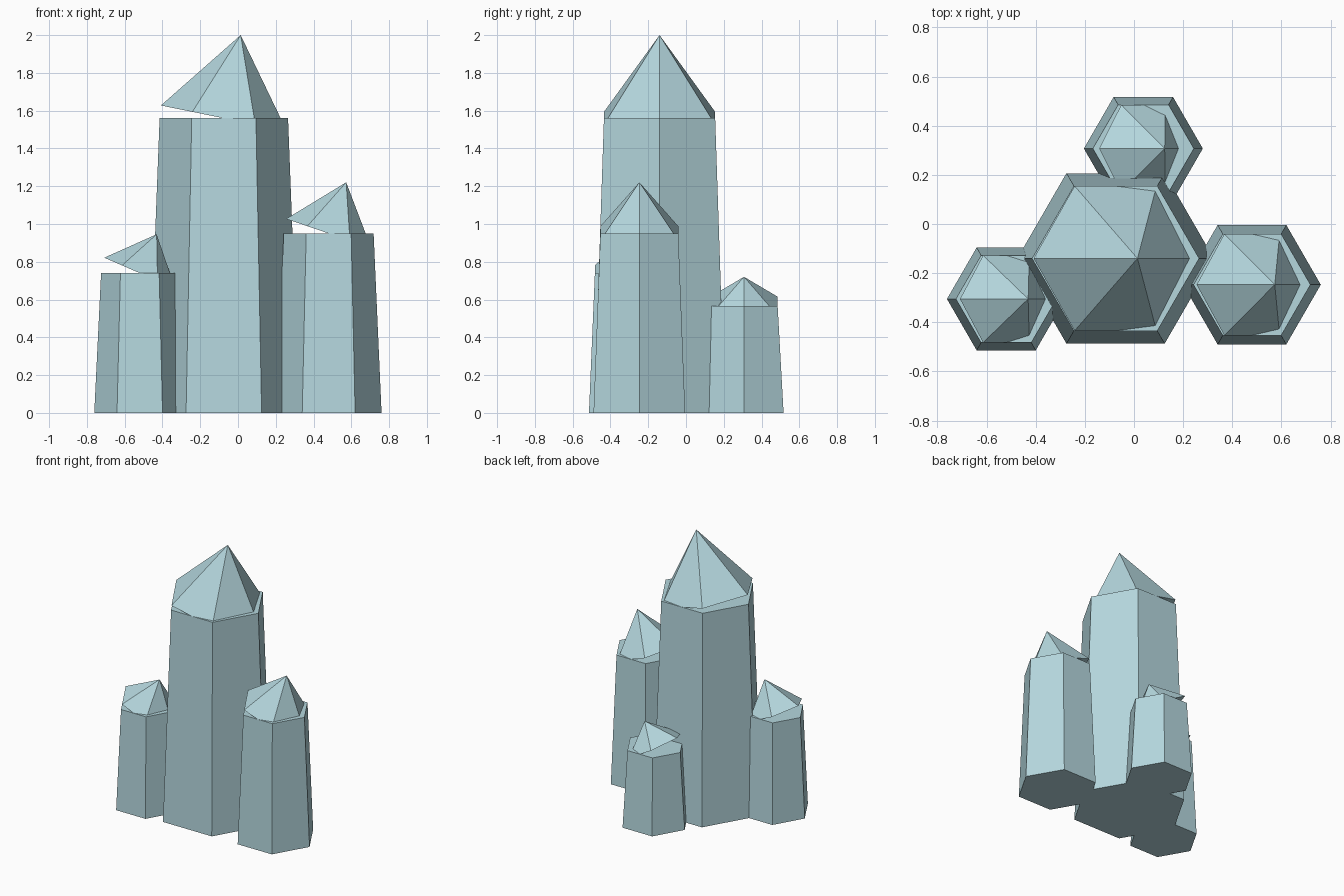
import bpy, bmesh, math
from mathutils import Matrix

if "Cube" in bpy.data.objects:
    bpy.data.objects.remove(bpy.data.objects["Cube"])

ice = bpy.data.materials.new("pale_blue_crystal")
ice.diffuse_color = (0.46, 0.68, 0.73, 1.0)
ice.use_nodes = True
ice.node_tree.nodes["Principled BSDF"].inputs["Base Color"].default_value = ice.diffuse_color

TAPER = 0.85  # top radius of a shaft relative to its base


def hexagon_part(name, r_base, r_top, depth, origin, tilt=0.0):
    """Six-sided prism or pyramid standing on origin, leaning towards +x."""
    bm = bmesh.new()
    bmesh.ops.create_cone(bm, cap_ends=True, segments=6,
                          radius1=r_base, radius2=r_top, depth=depth)
    bm.transform(Matrix.Translation(origin)
                 @ Matrix.Rotation(tilt, 4, 'Y')
                 @ Matrix.Translation((0, 0, depth / 2))
                 @ Matrix.Rotation(math.radians(30), 4, 'Z'))
    if r_top == 0:
        bmesh.ops.remove_doubles(bm, verts=bm.verts, dist=1e-5)
    bmesh.ops.recalc_face_normals(bm, faces=bm.faces)
    mesh = bpy.data.meshes.new(name)
    bm.to_mesh(mesh)
    bm.free()
    mesh.materials.append(ice)
    bpy.context.collection.objects.link(bpy.data.objects.new(name, mesh))


# name, x, y, base radius, shaft height, tip length, tip tilt
crystals = [
    ("main", -0.075, -0.14, 0.40, 1.56, 0.449, 0.20),
    ("right", 0.48, -0.247, 0.28, 0.95, 0.286, 0.33),
    ("left", -0.52, -0.305, 0.241, 0.74, 0.224, 0.41),
    ("back", 0.038, 0.307, 0.242, 0.565, 0.178, 0.51),
]

for name, x, y, r, height, tip, tilt in crystals:
    # tapered shaft, then the leaning pointed tip resting on it
    hexagon_part(name + "_crystal_shaft", r, r * TAPER, height, (x, y, 0))
    hexagon_part(name + "_crystal_tip", r * TAPER, 0, tip, (x, y, height), tilt)
